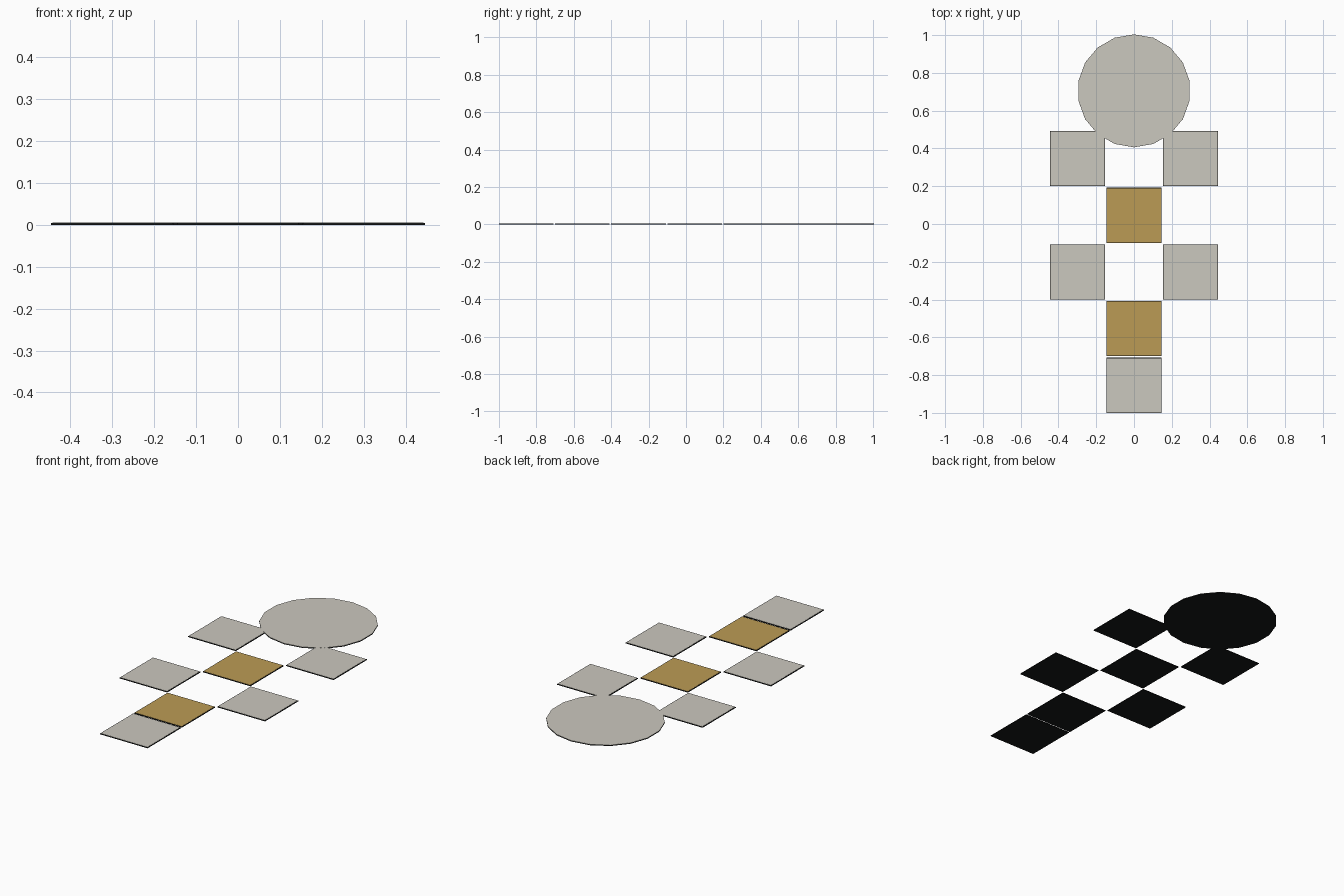
import bpy, bmesh, math
from mathutils import Matrix

if "Cube" in bpy.data.objects:
    bpy.data.objects.remove(bpy.data.objects["Cube"])

PITCH, HALF, RIM = 0.30, 0.146, 0.003
BASE_TOP, FACE_TOP = 0.004, 0.005


def material(name, color):
    m = bpy.data.materials.new(name)
    m.diffuse_color = color
    m.use_nodes = True
    m.node_tree.nodes["Principled BSDF"].inputs["Base Color"].default_value = m.diffuse_color
    return m


black = material("black_edge", (0.008, 0.009, 0.009, 1))
gold = material("gold_face", (0.50, 0.33, 0.09, 1))
pale = material("pale_face", (0.60, 0.58, 0.52, 1))


def slab(name, sides, radius, turn, x, y, z0, z1, mat):
    """Flat regular prism with the given number of sides."""
    bm = bmesh.new()
    rot = Matrix.Rotation(turn, 4, 'Z')
    bmesh.ops.create_cone(bm, cap_ends=True, segments=sides, radius1=radius,
                          radius2=radius, depth=z1 - z0,
                          matrix=Matrix.Translation((x, y, (z0 + z1) / 2)) @ rot)
    me = bpy.data.meshes.new(name)
    bm.to_mesh(me)
    bm.free()
    me.materials.append(mat)
    ob = bpy.data.objects.new(name, me)
    bpy.context.collection.objects.link(ob)


def tile(name, x, y, mat):
    r = math.sqrt(2)
    slab(name + "_base", 4, HALF * r, math.pi / 4, x, y, 0, BASE_TOP, black)
    slab(name + "_face", 4, (HALF - RIM) * r, math.pi / 4, x, y,
         BASE_TOP, FACE_TOP, mat)


# Rows of the hopscotch court, front to back: x positions and face colour
rows = [([0], pale), ([0], gold), ([-PITCH, PITCH], pale),
        ([0], gold), ([-PITCH, PITCH], pale), ([0], gold)]
for i, (xs, mat) in enumerate(rows):
    for j, x in enumerate(xs):
        tile(f"tile_{i + 1}_{j + 1}", x, -1 + HALF + i * PITCH, mat)

# Round landing pad laid over the last tile
slab("landing_pad_base", 18, 0.299, 0, 0, 0.705, 0, BASE_TOP, black)
slab("landing_pad_face", 18, 0.2985, 0, 0, 0.705, BASE_TOP, FACE_TOP + 0.0003, pale)
